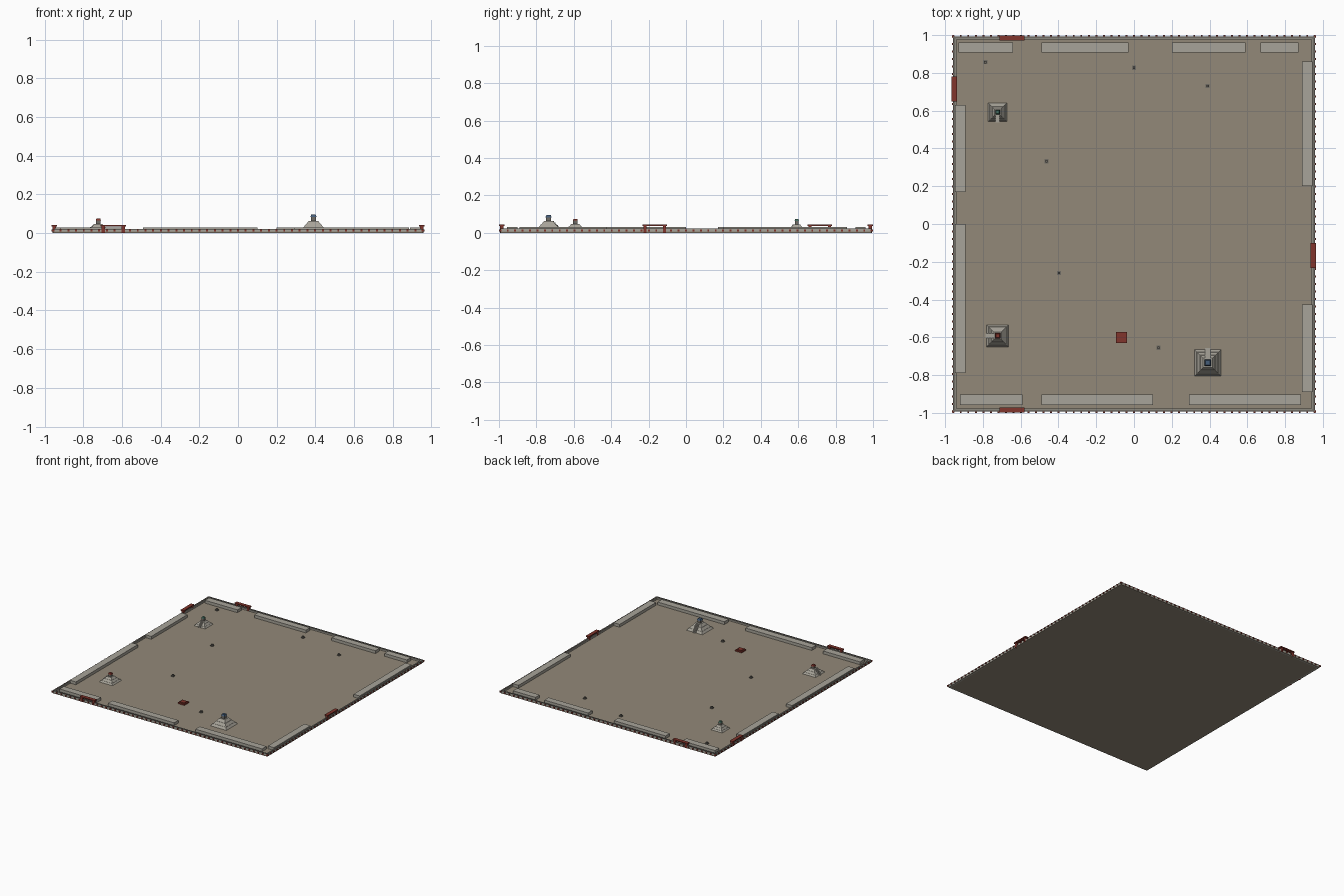
import bpy, bmesh, math
from mathutils import Matrix, Vector

if "Cube" in bpy.data.objects:
    bpy.data.objects.remove(bpy.data.objects["Cube"])


def material(name, rgb):
    m = bpy.data.materials.new(name)
    m.diffuse_color = (*rgb, 1)
    m.use_nodes = True
    m.node_tree.nodes["Principled BSDF"].inputs["Base Color"].default_value = m.diffuse_color
    return m


EARTH = material("earth", (0.29, 0.25, 0.19))
STONE = material("stone", (0.39, 0.37, 0.32))
DARK = material("dark_stone", (0.16, 0.15, 0.13))
RED = material("red_paint", (0.22, 0.035, 0.025))
GREEN = material("green_paint", (0.06, 0.16, 0.12))
BLUE = material("blue_paint", (0.06, 0.11, 0.19))


def frustum(bm, c, z0, z1, b, t=None):
    """Tapered box: centre, heights, half sizes at bottom and top."""
    t = t or b
    rings = []
    for z, h in ((z0, b), (z1, t)):
        rings.append([bm.verts.new((c[0] + sx * h[0], c[1] + sy * h[1], z))
                      for sx, sy in ((-1, -1), (1, -1), (1, 1), (-1, 1))])
    lo, hi = rings
    bm.faces.new(lo[::-1])
    bm.faces.new(hi)
    for i in range(4):
        j = (i + 1) % 4
        bm.faces.new((lo[i], lo[j], hi[j], hi[i]))


def finish(name, bm, mat, matrix=None):
    me = bpy.data.meshes.new(name)
    bm.to_mesh(me)
    bm.free()
    ob = bpy.data.objects.new(name, me)
    bpy.context.collection.objects.link(ob)
    me.materials.append(mat)
    if matrix:
        ob.matrix_world = matrix
    return ob


def block(name, x0, x1, y0, y1, z0, z1, mat):
    bm = bmesh.new()
    frustum(bm, ((x0 + x1) / 2, (y0 + y1) / 2), z0, z1, ((x1 - x0) / 2, (y1 - y0) / 2))
    return finish(name, bm, mat)


# Plaza floor
WX, WY, FLOOR = 0.957, 0.993, 0.007
block("plaza_floor", -WX, WX, -WY, WY, 0, FLOOR, EARTH)

# Perimeter wall with a low coping
for s, side in ((-1, "a"), (1, "b")):
    for part, z0, z1, w, mat in (("wall", 0, 0.019, 0.016, STONE), ("coping", 0.019, 0.022, 0.011, DARK)):
        x0, x1 = sorted((s * WX, s * (WX - w)))
        block(f"side_{part}_{side}", x0, x1, -WY, WY, z0, z1, mat)
        y0, y1 = sorted((s * WY, s * (WY - w)))
        block(f"end_{part}_{side}", -WX + w, WX - w, y0, y1, z0, z1, mat)

# Small studs along the outer wall
bm = bmesh.new()
nx, ny = 48, 50
for s in (-1, 1):
    for i in range(nx + 1):
        x = -WX + 2 * WX * i / nx
        frustum(bm, (x, s * WY), 0.008, 0.018, (0.005, 0.007))
    for i in range(ny + 1):
        y = -WY + 2 * WY * i / ny
        frustum(bm, (s * WX, y), 0.008, 0.018, (0.007, 0.005))
finish("wall_studs", bm, RED)

# Long low platforms inside the wall
for y0, y1, spans in ((0.907, 0.96, ((-0.93, -0.64), (-0.49, -0.03), (0.20, 0.59), (0.67, 0.87))),
                      (-0.957, -0.902, ((-0.92, -0.59), (-0.49, 0.10), (0.29, 0.885)))):
    for x0, x1 in spans:
        block("range_platform", x0, x1, y0, y1, 0.002, 0.030, STONE)
for x0, x1, spans in ((-0.947, -0.892, ((0.17, 0.63), (-0.79, 0.0))),
                      (0.89, 0.944, ((0.20, 0.86), (-0.89, -0.425)))):
    for y0, y1 in spans:
        block("range_platform", x0, x1, y0, y1, 0.002, 0.030, STONE)


# Gateways: two posts and a lintel
def gate(x, y, angle):
    m = Matrix.Translation((x, y, 0)) @ Matrix.Rotation(angle, 4, 'Z')
    bm = bmesh.new()
    for s in (-1, 1):
        frustum(bm, (s * 0.052, 0), 0, 0.036, (0.009, 0.009))
    frustum(bm, (0, 0), 0.035, 0.043, (0.066, 0.014))
    finish("gateway", bm, RED, m)


gate(-0.645, 0.985, 0)
gate(-0.645, -0.985, 0)
gate(-0.951, 0.715, math.pi / 2)
gate(0.949, -0.167, math.pi / 2)


# Pyramids: tapered tiers, stairway, shrine and painted roof
def pyramid(x, y, half, top, height, angle, paint):
    m = Matrix.Translation((x, y, 0)) @ Matrix.Rotation(angle, 4, 'Z')
    z0, n = 0.004, 3
    dh, dr = (top - z0) / n, (half - 0.3 * half) / n
    bm = bmesh.new()
    for i in range(n):
        b = half - i * dr
        t = b - dr * 0.85
        frustum(bm, (0, 0), z0 + i * dh, z0 + (i + 1) * dh, (b, b), (t, t))
    finish("pyramid_tiers", bm, STONE, m)
    bm = bmesh.new()
    steps = 8
    for i in range(steps):
        out = half * (1.06 - 0.74 * i / steps)
        z = z0 + (top - z0) * i / steps
        frustum(bm, (0, -out / 2), z, z + (top - z0) / steps, (half * 0.2, out / 2))
    finish("pyramid_stairway", bm, STONE, m)
    w = half * 0.21
    body = top + (height - top) * 0.62
    bm = bmesh.new()
    frustum(bm, (0, 0), top, body, (w * 0.9, w * 0.9))
    finish("shrine", bm, DARK, m)
    bm = bmesh.new()
    frustum(bm, (0, 0), body, height, (w * 1.1, w * 1.1), (w * 0.75, w * 0.75))
    finish("shrine_roof", bm, paint, m)


pyramid(0.39, -0.735, 0.073, 0.063, 0.095, math.pi, BLUE)
pyramid(-0.722, -0.592, 0.061, 0.048, 0.075, -math.pi / 2, RED)
pyramid(-0.722, 0.592, 0.052, 0.045, 0.073, 0, GREEN)

# Red altar with a smaller top step
bm = bmesh.new()
frustum(bm, (-0.067, -0.60), 0.003, 0.017, (0.029, 0.029))
frustum(bm, (-0.067, -0.60), 0.017, 0.022, (0.02, 0.02))
finish("altar", bm, RED)

# Small marker stones
for x, y in ((-0.787, 0.857), (0, 0.827), (0.39, 0.73), (-0.463, 0.332), (-0.397, -0.26), (0.13, -0.655)):
    bm = bmesh.new()
    frustum(bm, (x, y), 0.003, 0.013, (0.011, 0.011))
    frustum(bm, (x, y), 0.013, 0.021, (0.006, 0.006))
    finish("marker_stone", bm, DARK)
